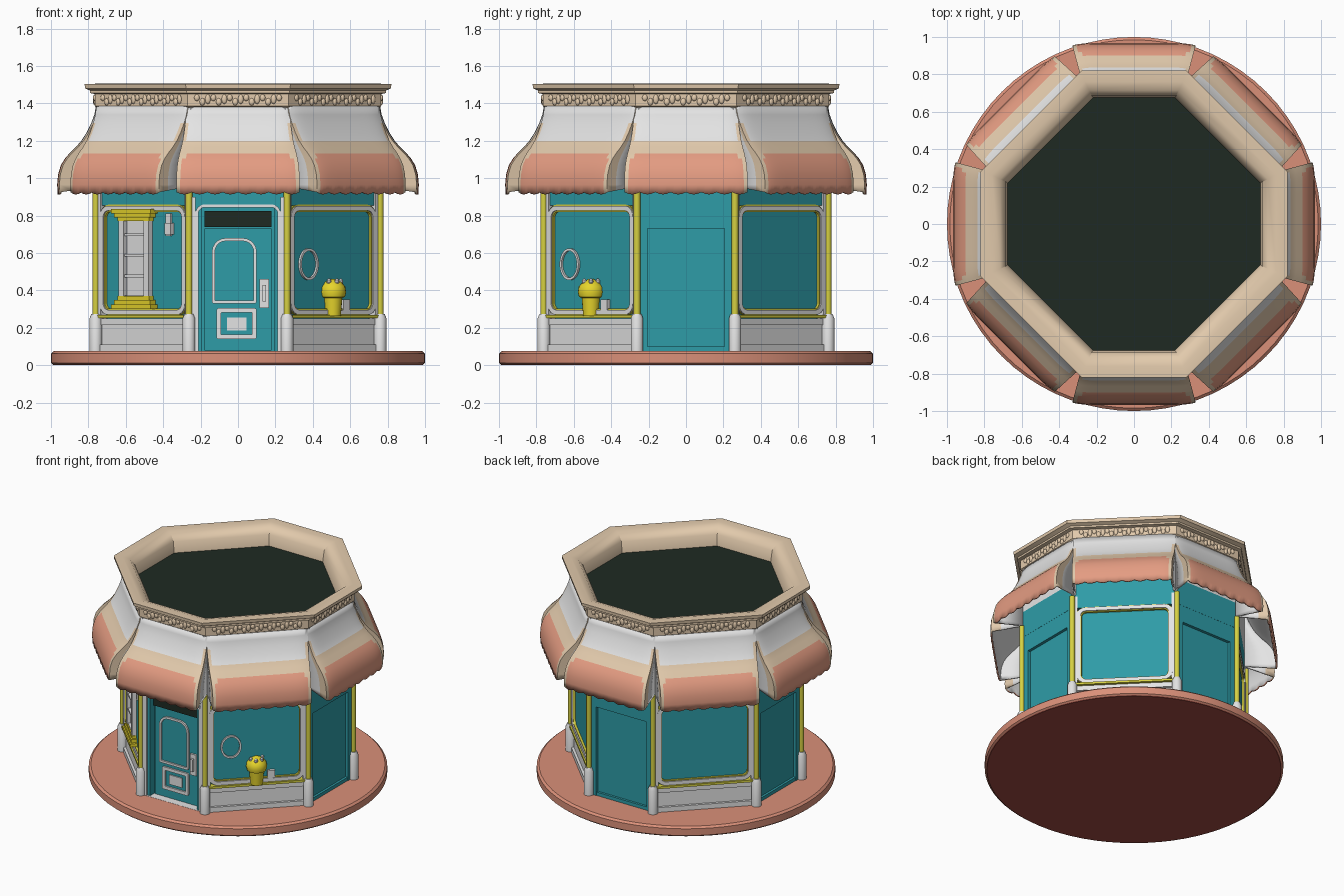
import bpy, bmesh, math
from mathutils import Vector, Matrix

if "Cube" in bpy.data.objects:
    bpy.data.objects.remove(bpy.data.objects["Cube"])

def mat(name, r, g, b):
    m = bpy.data.materials.new(name)
    m.diffuse_color = [((c / 255 + 0.055) / 1.055) ** 2.4 for c in (r, g, b)] + [1]
    m.use_nodes = True
    m.node_tree.nodes["Principled BSDF"].inputs["Base Color"].default_value = m.diffuse_color
    return m

WHITE = mat("white", 228, 228, 228)
BEIGE = mat("beige", 226, 202, 172)
SALMON = mat("salmon", 228, 156, 130)
CLAY = mat("clay", 218, 144, 121)
BRICK = mat("brick", 160, 76, 66)
TEAL = mat("teal", 46, 156, 167)
YELLOW = mat("yellow", 232, 214, 44)
OLIVE = mat("olive_yellow", 214, 208, 66)
DARK = mat("dark_green", 30, 42, 34)

def P(a, u, n, z):
    """Point on a side facing angle a: u along the wall, n outward."""
    t = math.radians(a)
    return Vector((n * math.cos(t) - u * math.sin(t), n * math.sin(t) + u * math.cos(t), z))

def mesh(name, verts, faces, mats, idx=None, fix=True):
    me = bpy.data.meshes.new(name)
    me.from_pydata(verts, [], faces)
    for m in mats:
        me.materials.append(m)
    if idx:
        for p, i in zip(me.polygons, idx):
            p.material_index = i
    if fix:
        bm = bmesh.new()
        bm.from_mesh(me)
        bmesh.ops.recalc_face_normals(bm, faces=bm.faces)
        bm.to_mesh(me)
        bm.free()
    ob = bpy.data.objects.new(name, me)
    bpy.context.collection.objects.link(ob)
    return ob

def loft(name, rings, mats, rule=None, caps=(True, True)):
    """Skin a list of equal point rings."""
    k = len(rings[0])
    verts = [p for r in rings for p in r]
    faces, idx = [], []
    for j in range(len(rings) - 1):
        for i in range(k):
            i2 = (i + 1) % k
            faces.append((j * k + i, j * k + i2, (j + 1) * k + i2, (j + 1) * k + i))
            idx.append(rule(j) if rule else 0)
    if caps[0]:
        faces.append(tuple(range(k))); idx.append(rule(0) if rule else 0)
    if caps[1]:
        faces.append(tuple(range(len(verts) - k, len(verts))))
        idx.append(rule(len(rings) - 2) if rule else 0)
    return mesh(name, verts, faces, mats, idx)

def octo(r, d, z):
    """Octagon ring: cardinal sides at distance r, diagonal sides at d."""
    c = d * math.sqrt(2) - r
    return [P(a, u, r, z) for a in (0, 90, 180, 270) for u in (-c, c)]

def lathe(name, prof, mats, x=0, y=0, seg=24, rule=None):
    rings = [[Vector((x + r * math.cos(2 * math.pi * i / seg), y + r * math.sin(2 * math.pi * i / seg), z))
              for i in range(seg)] for r, z in prof]
    return loft(name, rings, mats, rule)

def box(name, a, u0, u1, n0, n1, z0, z1, m):
    rings = [[P(a, u, n, z) for u, n in ((u0, n0), (u1, n0), (u1, n1), (u0, n1))] for z in (z0, z1)]
    return loft(name, rings, [m])

def rounded(u0, u1, z0, z1, r, rb, seg=5):
    pts = []
    for cx, cz, s, q in ((u1, z1, 0, r), (u0, z1, 90, r), (u0, z0, 180, rb), (u1, z0, 270, rb)):
        sx, sz = (1 if cx == u1 else -1), (1 if cz == z1 else -1)
        for i in range(seg + 1):
            t = math.radians(s + 90 * i / seg)
            pts.append((cx - sx * q + q * math.cos(t), cz - sz * q + q * math.sin(t)))
    return pts

def frame(name, a, u0, u1, z0, z1, w, r, n0, n1, m, rb=None):
    """Rounded rectangular ring standing on a wall."""
    rb = r if rb is None else rb
    o = rounded(u0, u1, z0, z1, r, rb)
    i = rounded(u0 + w, u1 - w, z0 + w, z1 - w, max(r - w, .004), max(rb - w, .004))
    rings = [[P(a, u, n, z) for u, z in loop] for loop, n in ((o, n0), (o, n1), (i, n1), (i, n0), (o, n0))]
    return loft(name, rings, [m], caps=(False, False))

# Round base with a darker underside
lathe("base_disc", [(.985, 0), (.99, .004), (1, .012), (1, .062), (.985, .075)], [BRICK, CLAY], seg=72,
      rule=lambda j: min(j, 1))

# Octagonal wall core, upper wall and roof
loft("wall_core", [octo(.70, .70, z) for z in (.06, .86)], [TEAL])
loft("upper_wall", [octo(.757, .714, z) for z in (.855, 1.05, 1.38)], [TEAL, WHITE], lambda j: j, (True, False))
loft("roof", [octo(.71, .665, 1.355), octo(.71, .665, 1.37)], [DARK])

# Cornice with raised rim and sloping inside
cornice = [(.745, .715, 1.37), (.765, .732, 1.385), (.765, .732, 1.45), (.79, .753, 1.455), (.79, .753, 1.468),
           (.818, .775, 1.48), (.82, .778, 1.503), (.76, .722, 1.505), (.715, .675, 1.49), (.685, .643, 1.45),
           (.675, .632, 1.36)]
loft("cornice", [octo(*c) for c in cornice], [BEIGE], caps=(False, False))

# Carved ornament along the cornice band
bm = bmesh.new()
for k in range(8):
    n, half = ((.766, .22), (.733, .29))[k % 2]
    count = int(half * 2 / .028)
    for i in range(count + 1):
        p = P(k * 45, -half + 2 * half * i / count, n, 1.418 + (.012, -.010, .004)[i % 3])
        M = Matrix.Translation(p) @ Matrix.Rotation(math.radians(k * 45), 4, 'Z') @ Matrix.Diagonal(
            (.009, .015, (.018, .02, .026)[i % 3], 1))
        bmesh.ops.create_icosphere(bm, subdivisions=2, radius=1, matrix=M)
me = bpy.data.meshes.new("cornice_ornament")
bm.to_mesh(me); bm.free()
me.materials.append(BEIGE)
bpy.context.collection.objects.link(bpy.data.objects.new("cornice_ornament", me))

# Awning panels: bulging profile (n, z), striped by height, with side cheeks
PROF = [(.964, .925), (.967, .965), (.962, 1.02), (.947, 1.07), (.925, 1.105), (.902, 1.132), (.868, 1.165),
        (.838, 1.2), (.812, 1.24), (.785, 1.295), (.768, 1.34), (.76, 1.385)]
COLS = 32
for k in range(8):
    a, off = k * 45, (0, -.022)[k % 2]
    top, bot = ((.275, .33), (.345, .335))[k % 2]
    half = lambda n: top + (bot - top) * (n - .76) / .207
    verts, faces, idx = [], [], []
    for j, (n, z) in enumerate(PROF):
        for i in range(COLS + 1):
            s = 2 * i / COLS - 1
            dip = .012 * abs(math.sin(math.pi * 8 * i / COLS)) if j == 0 else 0
            verts.append(P(a, s * half(n), n + off - .012 * s ** 8, z - dip))
    W = COLS + 1
    for j in range(len(PROF) - 1):
        zc = (PROF[j][1] + PROF[j + 1][1]) / 2
        for i in range(COLS):
            faces.append((j * W + i, j * W + i + 1, (j + 1) * W + i + 1, (j + 1) * W + i))
            edge = min(i, COLS - 1 - i)
            inset = 2 if zc > 1.11 else 1
            idx.append(0 if zc < 1.132 and edge >= inset else 1 if zc < 1.2 or (edge < 1 and zc < 1.3) else 2)
    # cheeks run from each curved edge back to the wall, hemmed in beige
    for side, col in ((-1, 0), (1, COLS)):
        base = len(verts)
        for f in (.3, 1):
            for n, z in PROF:
                verts.append(P(a, side * (half(n) + (top - .005 - half(n)) * f), (n - .012) * (1 - f) + .735 * f + off,
                               z + (.03 * f if z < .95 else 0)))
        m = len(PROF)
        for j in range(m - 1):
            for q, i in (((j * W + col, (j + 1) * W + col, base + j + 1, base + j), 1),
                         ((base + j, base + j + 1, base + m + j + 1, base + m + j), 2)):
                faces.append(q if side < 0 else q[::-1])
                idx.append(i)
    ob = mesh("awning_panel", verts, faces, [SALMON, BEIGE, WHITE], idx, fix=False)
    sol = ob.modifiers.new("thickness", 'SOLIDIFY')
    sol.thickness, sol.offset, sol.material_offset = .012, -1, 2

# Corner posts: slim yellow shaft on a white foot
for k in range(4):
    for u in (-.262, .262):
        p = P(k * 90, u, .76, 0)
        lathe("corner_post", [(.018, .27), (.018, .94)], [OLIVE], p.x, p.y, 12)
        lathe("post_foot", [(.034, .07), (.034, .25), (.024, .275)], [WHITE], p.x, p.y, 14)

# Diagonal sides: shop windows over white panels
for a in (45, 135, 225, 315):
    box("window_plinth", a, -.35, .35, .6, .706, .07, .25, WHITE)
    box("plinth_bottom_rail", a, -.35, .35, .6, .724, .07, .11, WHITE)
    box("plinth_top_rail", a, -.35, .35, .6, .718, .215, .25, WHITE)
    box("window_sill", a, -.35, .35, .6, .734, .252, .268, OLIVE)
    frame("window_trim", a, -.325, .325, .268, .858, .03, .06, .66, .716, OLIVE)
    frame("window_frame", a, -.322, .322, .27, .852, .026, .06, .66, .724, WHITE)
    frame("window_inner_trim", a, -.298, .298, .294, .828, .008, .04, .66, .716, OLIVE)
    for s in (-1, 1):
        box("window_side_strip", a, s * .335 - .019, s * .335 + .019, .66, .722, .25, .94, WHITE)

# Plain cardinal sides with a recessed panel
for a in (0, 90, 180):
    box("side_panel", a, -.22, .22, .6, .735, .07, .74, TEAL)
    box("side_header", a, -.25, .25, .6, .756, .73, .86, TEAL)
    box("side_threshold", a, -.22, .22, .6, .752, .07, .1, TEAL)
    for s in (-1, 1):
        box("side_jamb", a, s * .23 - .025, s * .23 + .025, .6, .756, .07, .86, TEAL)

# Front door in its recess
F = 270
for s in (-1, 1):
    box("door_jamb", F, s * .222 - .03, s * .222 + .03, .6, .752, .07, .86, TEAL)
    box("door_side_strip", F, s * .238 - .012, s * .238 + .012, .70, .766, .07, .90, WHITE)
frame("doorway_trim", F, -.228, .228, .06, .86, .016, .05, .70, .764, WHITE, .004)
box("door_leaf", F, -.18, .18, .6, .712, .08, .73, TEAL)
box("door_transom", F, -.178, .178, .6, .73, .74, .825, DARK)
frame("door_window_frame", F, -.14, .10, .33, .68, .016, .075, .70, .724, WHITE, .012)
frame("door_flap_frame", F, -.115, .10, .14, .305, .024, .012, .70, .724, WHITE)
box("door_flap", F, -.06, .045, .70, .720, .185, .255, WHITE)
box("door_handle_plate", F, .115, .165, .70, .726, .305, .46, WHITE)
box("door_handle", F, .13, .15, .70, .745, .34, .43, WHITE)

# Left window: display cabinet and small wall lamp
L = 225
c = -.06
box("cabinet_back", L, c - .11, c + .11, .66, .706, .34, .79, WHITE)
for s in (-1, 1):
    box("cabinet_side", L, c + s * .095 - .02, c + s * .095 + .02, .66, .73, .34, .79, WHITE)
for z in (.36, .47, .58, .69):
    box("cabinet_shelf", L, c - .09, c + .09, .66, .724, z, z + .014, WHITE)
for z, w in ((.30, .15), (.325, .135), (.345, .12), (.77, .12), (.79, .135), (.81, .15)):
    box("cabinet_moulding", L, c - w, c + w, .66, .732 + (w - .12) * .6, z, z + .024, YELLOW)
box("wall_lamp_plate", L, .165, .20, .66, .712, .69, .81, WHITE)
box("wall_lamp_arm", L, .17, .215, .66, .725, .70, .76, WHITE)

# Right window: round mirror ring, treat cup and small box
R = 315
rings = []
for i in range(29):
    t = 2 * math.pi * i / 28
    rings.append([P(R, -.172 + (.058 + q) * math.cos(t), .695 + n, .54 + (.072 + q) * math.sin(t))
                  for q, n in ((0, 0), (0, .018), (.013, .018), (.013, 0))])
loft("wall_ring", rings, [WHITE], caps=(False, False))
p = P(R, 0, .718, 0)
lathe("treat_cup", [(.042, .262), (.05, .36), (.064, .365), (.071, .39), (.066, .42), (.045, .445), (.012, .462)],
      [YELLOW], p.x, p.y, 20)
for i in range(6):
    t = i * math.pi / 3
    x, y = p.x + .042 * math.cos(t), p.y + .042 * math.sin(t)
    lathe("treat_topping", [(.006, .43), (.013, .442), (.011, .456), (.003, .464)], [WHITE], x, y, 8)
box("display_box", R, .075, .125, .66, .722, .27, .35, WHITE)

# Smooth curved surfaces, keep hard edges
bpy.ops.object.select_all(action='SELECT')
bpy.context.view_layer.objects.active = bpy.data.objects["base_disc"]
bpy.ops.object.shade_smooth_by_angle(angle=math.radians(35))
